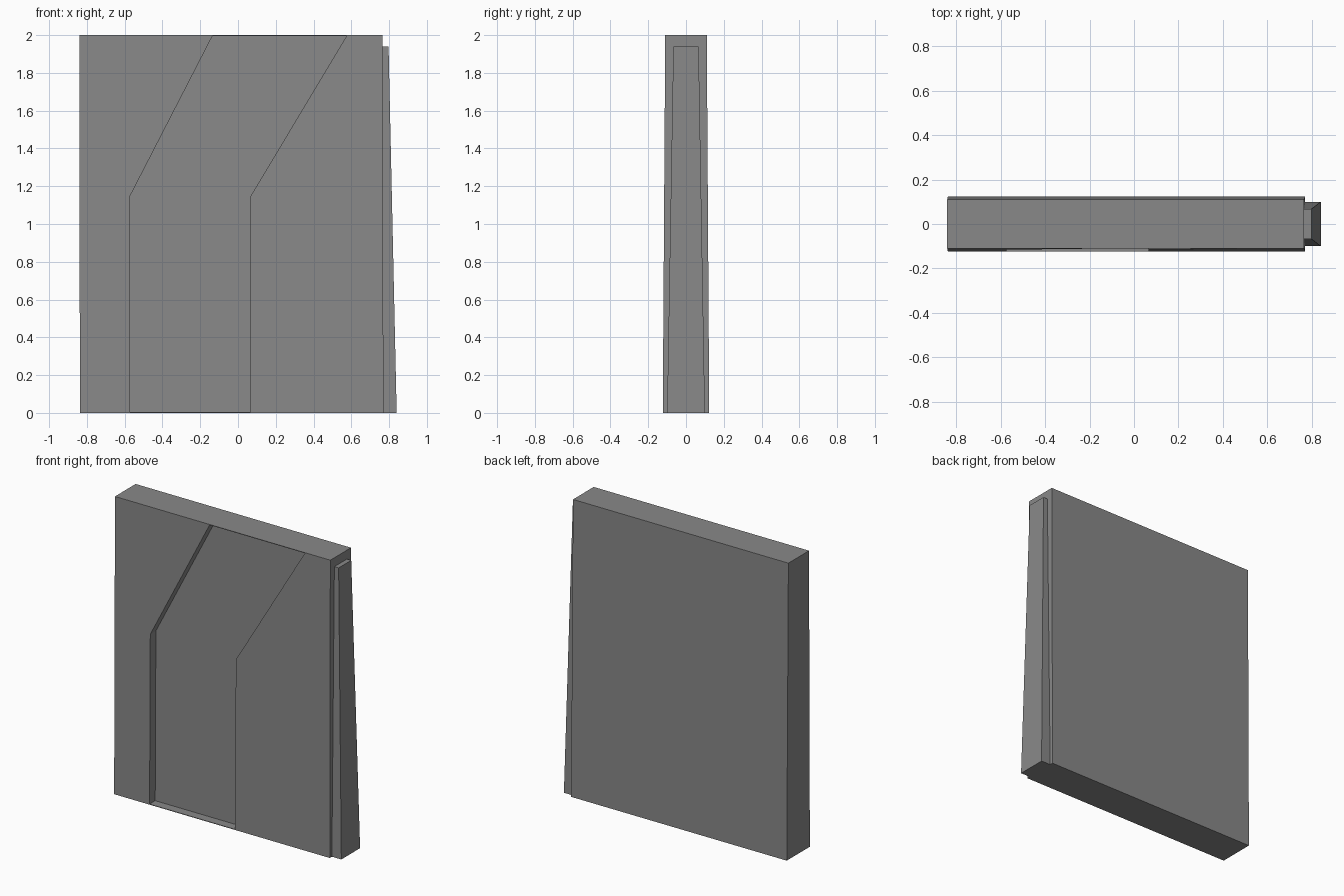
import bpy
import bmesh

cube = bpy.data.objects.get("Cube")
if cube:
    bpy.data.objects.remove(cube, do_unlink=True)

grey = bpy.data.materials.new("mid grey")
grey.use_nodes = True
colour = (0.25, 0.25, 0.25, 1)
grey.diffuse_color = colour
grey.node_tree.nodes["Principled BSDF"].inputs["Base Color"].default_value = colour


def loft(name, ring_a, ring_b):
    """Closed solid between two matching rings of points."""
    bm = bmesh.new()
    a = [bm.verts.new(p) for p in ring_a]
    b = [bm.verts.new(p) for p in ring_b]
    bm.faces.new(a)
    bm.faces.new(b[::-1])
    for i in range(len(a)):
        j = (i + 1) % len(a)
        bm.faces.new((a[j], a[i], b[i], b[j]))
    bmesh.ops.recalc_face_normals(bm, faces=bm.faces)
    mesh = bpy.data.meshes.new(name)
    bm.to_mesh(mesh)
    bm.free()
    mesh.materials.append(grey)
    obj = bpy.data.objects.new(name, mesh)
    bpy.context.collection.objects.link(obj)
    return obj


def rectangle(x0, x1, half_depth, z):
    return [(x0, -half_depth, z), (x1, -half_depth, z),
            (x1, half_depth, z), (x0, half_depth, z)]


BOTTOM, TOP, HEIGHT = 0.123, 0.11, 2.0


def front_y(z):
    return -BOTTOM + (BOTTOM - TOP) * z / HEIGHT


# Slab, slightly thinner at the top
slab = loft("wall_slab", rectangle(-0.837, 0.77, BOTTOM, 0),
            rectangle(-0.84, 0.765, TOP, HEIGHT))

# Bent channel sunk into the front, closed by a thin sill and lintel
sill, bend, lintel = 0.004, 1.145, 1.996
channel = [(-0.573, sill), (-0.573, bend), (-0.135, lintel),
           (0.575, lintel), (0.065, bend), (0.065, sill)]
cutter = loft("channel_cutter",
              [(x, front_y(z) - 0.1, z) for x, z in channel],
              [(x, front_y(z) + 0.06, z) for x, z in channel])
cutter.hide_render = True
cut = slab.modifiers.new("channel", 'BOOLEAN')
cut.operation = 'DIFFERENCE'
cut.solver = 'EXACT'
cut.object = cutter
bpy.context.view_layer.objects.active = slab
bpy.ops.object.modifier_apply(modifier=cut.name)
bpy.data.objects.remove(cutter, do_unlink=True)

# Tapered buttress on the left end
loft("end_buttress", rectangle(0.76, 0.84, 0.1, 0),
     rectangle(0.76, 0.797, 0.067, 1.94))
